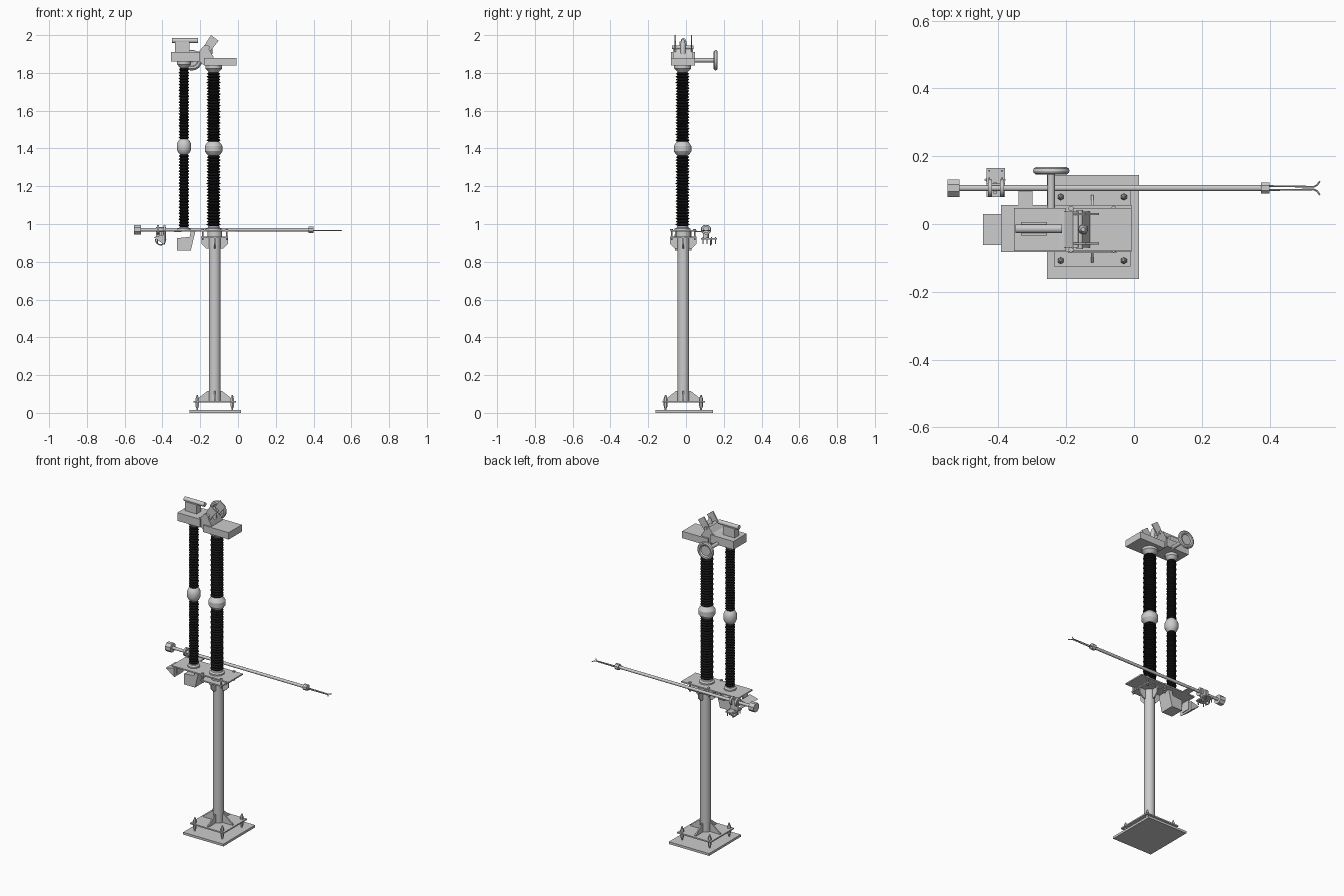
import bpy, bmesh, math
from mathutils import Vector

if "Cube" in bpy.data.objects:
    bpy.data.objects.remove(bpy.data.objects["Cube"])

black = bpy.data.materials.new("black_rubber")
black.diffuse_color = (0.008, 0.008, 0.008, 1)
black.use_nodes = True
black.node_tree.nodes["Principled BSDF"].inputs["Base Color"].default_value = black.diffuse_color


def finish(name, bm, mat=None):
    bmesh.ops.recalc_face_normals(bm, faces=bm.faces[:])
    me = bpy.data.meshes.new(name)
    bm.to_mesh(me)
    bm.free()
    ob = bpy.data.objects.new(name, me)
    bpy.context.collection.objects.link(ob)
    if mat:
        me.materials.append(mat)
    return ob


def box(name, x0, x1, y0, y1, z0, z1):
    return extrude_y(name, [(x0, z0), (x1, z0), (x1, z1), (x0, z1)], y0, y1)


def extrude_y(name, pts, y0, y1):
    """Extrude an x-z profile along y."""
    bm = bmesh.new()
    face = bm.faces.new([bm.verts.new((x, y0, z)) for x, z in pts])
    res = bmesh.ops.extrude_face_region(bm, geom=[face])
    verts = [v for v in res["geom"] if isinstance(v, bmesh.types.BMVert)]
    bmesh.ops.translate(bm, verts=verts, vec=(0, y1 - y0, 0))
    return finish(name, bm)


def lathe(name, prof, origin, axis=(0, 0, 1), seg=28, mat=None):
    """Revolve (radius, height) points around an axis, capping both ends."""
    bm = bmesh.new()
    rot = Vector(axis).to_track_quat('Z', 'Y')
    rings = []
    for r, h in prof:
        ring = []
        for i in range(seg):
            a = 2 * math.pi * (i + 0.5) / seg
            ring.append(bm.verts.new(Vector(origin) + rot @ Vector((r * math.cos(a), r * math.sin(a), h))))
        rings.append(ring)
    for a, b in zip(rings, rings[1:]):
        for i in range(seg):
            j = (i + 1) % seg
            bm.faces.new((a[i], a[j], b[j], b[i]))
    bm.faces.new(rings[0])
    bm.faces.new(rings[-1])
    return finish(name, bm, mat)


def rod(name, p, q, r, seg=16):
    d = Vector(q) - Vector(p)
    return lathe(name, [(r, 0), (r, d.length)], p, d, seg)


def gussets(name, pts):
    """Four radial plates around the column; pts are (radius, z)."""
    for k in range(4):
        g = extrude_y(f"{name}_{k + 1}", pts, -0.004, 0.004)
        g.location = (CX, CY, 0)
        g.rotation_euler.z = k * math.pi / 2


def wire(name, pts, r):
    cu = bpy.data.curves.new(name, 'CURVE')
    cu.dimensions = '3D'
    cu.bevel_depth = r
    cu.bevel_resolution = 1
    cu.use_fill_caps = True
    sp = cu.splines.new('POLY')
    sp.points.add(len(pts) - 1)
    for p, co in zip(sp.points, pts):
        p.co = (*co, 1)
    ob = bpy.data.objects.new(name, cu)
    bpy.context.collection.objects.link(ob)


CX, CY = -0.123, -0.014

# Foundation, levelling bolts and column
box("foundation_plate", -0.257, 0.015, -0.162, 0.144, 0, 0.014)
box("column_foot_plate", -0.236, -0.01, -0.125, 0.1, 0.055, 0.063)
for sx in (-1, 1):
    for sy in (-1, 1):
        x, y = CX + sx * 0.093, CY + sy * 0.094
        rod("anchor_bolt", (x, y, 0.012), (x, y, 0.075), 0.005, 10)
        lathe("anchor_nut", [(0.007, 0.025), (0.010, 0.036), (0.010, 0.055)], (x, y, 0), seg=6)
        lathe("anchor_cap", [(0.010, 0.063), (0.010, 0.075), (0.003, 0.096)], (x, y, 0), seg=6)
rod("column", (CX, CY, 0.063), (CX, CY, 0.928), 0.031, 32)
gussets("foot_gusset", [(0.028, 0.063), (0.1, 0.063), (0.1, 0.068), (0.04, 0.115), (0.028, 0.115)])
gussets("head_gusset", [(0.028, 0.87), (0.045, 0.87), (0.07, 0.895), (0.07, 0.928), (0.028, 0.928)])
box("column_top_plate", -0.195, -0.052, -0.085, 0.055, 0.926, 0.934)
for x in (-0.186, -0.06):
    for y in (-0.076, 0.046):
        rod("platform_bolt", (x, y, 0.915), (x, y, 0.974), 0.005, 8)
        rod("platform_nut", (x, y, 0.968), (x, y, 0.974), 0.008, 6)
rod("platform_spacer", (CX, CY, 0.934), (CX, CY, 0.961), 0.04)

# Platform with drive box and end hood
box("platform", -0.392, -0.007, -0.082, 0.056, 0.959, 0.967)
extrude_y("drive_box", [(-0.323, 0.86), (-0.25, 0.86), (-0.226, 0.96), (-0.25, 0.96),
                        (-0.256, 0.932), (-0.323, 0.925)], -0.058, 0.03)
extrude_y("end_hood", [(-0.445, 0.93), (-0.388, 0.888), (-0.388, 0.945)], -0.062, 0.03)
box("end_hood_hanger", -0.392, -0.384, -0.04, 0.01, 0.9, 0.96)


# Insulators: two ribbed sections with metal fittings
def insulator(name, x, y, r, r_mid, z, ribs):
    z0, z1, z2, z3, z4, z5 = z
    for part, a, b in (("lower", z1, z2), ("upper", z3, z4)):
        p = (b - a) / ribs
        prof = []
        for i in range(ribs):
            big = r if i % 2 == 0 else r * 0.94
            prof += [(r * 0.72, a + i * p), (big, a + (i + 0.4) * p), (big, a + (i + 0.55) * p)]
        prof.append((r * 0.72, b))
        lathe(f"{name}_{part}_ribs", prof, (x, y, 0), mat=black)
    lathe(f"{name}_bottom_fitting", [(r_mid * 0.9, z0), (r_mid * 0.9, z0 + 0.008),
                                     (r * 0.85, z0 + 0.014), (r * 0.8, z1)], (x, y, 0))
    h = z3 - z2
    lathe(f"{name}_joint", [(r * 0.75, z2), (r_mid * 0.8, z2 + h * 0.12), (r_mid, z2 + h * 0.32),
                            (r_mid, z2 + h * 0.68), (r_mid * 0.8, z2 + h * 0.88), (r * 0.75, z3)], (x, y, 0))
    lathe(f"{name}_top_fitting", [(r * 0.7, z4), (r_mid * 0.65, z4 + 0.006), (r_mid * 0.95, z4 + 0.02),
                                  (r_mid * 0.95, z5)], (x, y, 0))


insulator("main_insulator", -0.129, -0.018, 0.037, 0.047, (0.967, 0.99, 1.362, 1.436, 1.803, 1.842), 24)
insulator("drive_insulator", -0.286, -0.018, 0.028, 0.038, (0.967, 0.985, 1.368, 1.45, 1.825, 1.862), 24)

# Contact head
box("head_drive_block", -0.354, -0.2, -0.08, 0.047, 1.86, 1.91)
extrude_y("head_hinge_block", [(-0.236, 1.862), (-0.205, 1.862), (-0.178, 1.838), (-0.13, 1.838),
                               (-0.13, 1.885), (-0.165, 1.945), (-0.18, 1.945), (-0.205, 1.915),
                               (-0.236, 1.905)], -0.07, 0.037)
box("head_terminal_block", -0.18, -0.007, -0.08, 0.047, 1.838, 1.88)
for y in (-0.06, 0.026):
    extrude_y("contact_arm", [(-0.205, 1.9), (-0.15, 1.885), (-0.143, 1.92), (-0.103, 1.97),
                              (-0.143, 2.0), (-0.175, 1.95)], y, y + 0.006)
rod("arm_cross_pin", (-0.16, -0.074, 1.935), (-0.16, 0.041, 1.935), 0.01)
lathe("centre_contact", [(0.015, 1.9), (0.014, 1.955), (0.006, 1.978)], (-0.15, -0.016, 0), seg=12)
box("crossbar_pedestal", -0.333, -0.256, -0.034, 0.006, 1.908, 1.965)
rod("crossbar", (-0.35, -0.014, 1.971), (-0.213, -0.014, 1.971), 0.013)

# Shield disc on its rod at the back of the head
rod("shield_rod", (-0.244, 0.03, 1.867), (-0.244, 0.15, 1.867), 0.011)
lathe("shield_disc", [(0.03, 0.151), (0.034, 0.147), (0.045, 0.146), (0.052, 0.151), (0.054, 0.157),
                      (0.052, 0.164), (0.045, 0.168), (0.036, 0.167), (0.03, 0.16)],
      (-0.244, 0, 1.867), (0, 1, 0), 36)

# Long side rod with end weight, collar and forked tip
PY, PZ = 0.106, 0.97
rod("side_rod", (-0.54, PY, PZ), (0.38, PY, PZ), 0.009)
rod("end_weight", (-0.55, PY, PZ), (-0.514, PY, PZ), 0.028, 8)
rod("tip_collar", (0.374, PY, PZ), (0.399, PY, PZ), 0.018, 8)
for s in (-1, 1):
    wire("fork_tine", [(0.395, PY + s * 0.006, 0.966), (0.53, PY + s * 0.004, 0.966),
                       (0.54, PY + s * 0.009, 0.966), (0.548, PY + s * 0.02, 0.966)], 0.0025)

# Rod clamp with bolted tray and cable loop
for x in (-0.43, -0.395):
    rod("clamp_ring", (x, PY, PZ), (x + 0.012, PY, PZ), 0.025, 20)
box("clamp_web", -0.415, -0.404, 0.09, 0.122, 0.92, 0.96)
box("clamp_tray", -0.435, -0.381, 0.08, 0.165, 0.918, 0.925)
box("clamp_side_plate", -0.435, -0.381, 0.114, 0.12, 0.925, 0.985)
for x in (-0.427, -0.389):
    for y in (0.09, 0.11, 0.135, 0.157):
        rod("tray_bolt", (x, y, 0.895), (x, y, 0.932), 0.003, 8)
wire("cable_loop", [(-0.41 + 0.027 * math.cos(a), 0.13, 0.92 + 0.03 * math.sin(a))
                    for a in [math.pi * (1 + i / 12) for i in range(13)]], 0.004)
box("rod_support", -0.34, -0.3, 0.05, 0.115, 0.957, 0.963)

# Smooth round surfaces, keep hard edges
for ob in bpy.context.collection.objects:
    ob.select_set(ob.type == 'MESH')
    if ob.type == 'MESH':
        bpy.context.view_layer.objects.active = ob
bpy.ops.object.shade_smooth_by_angle(angle=math.radians(32))
